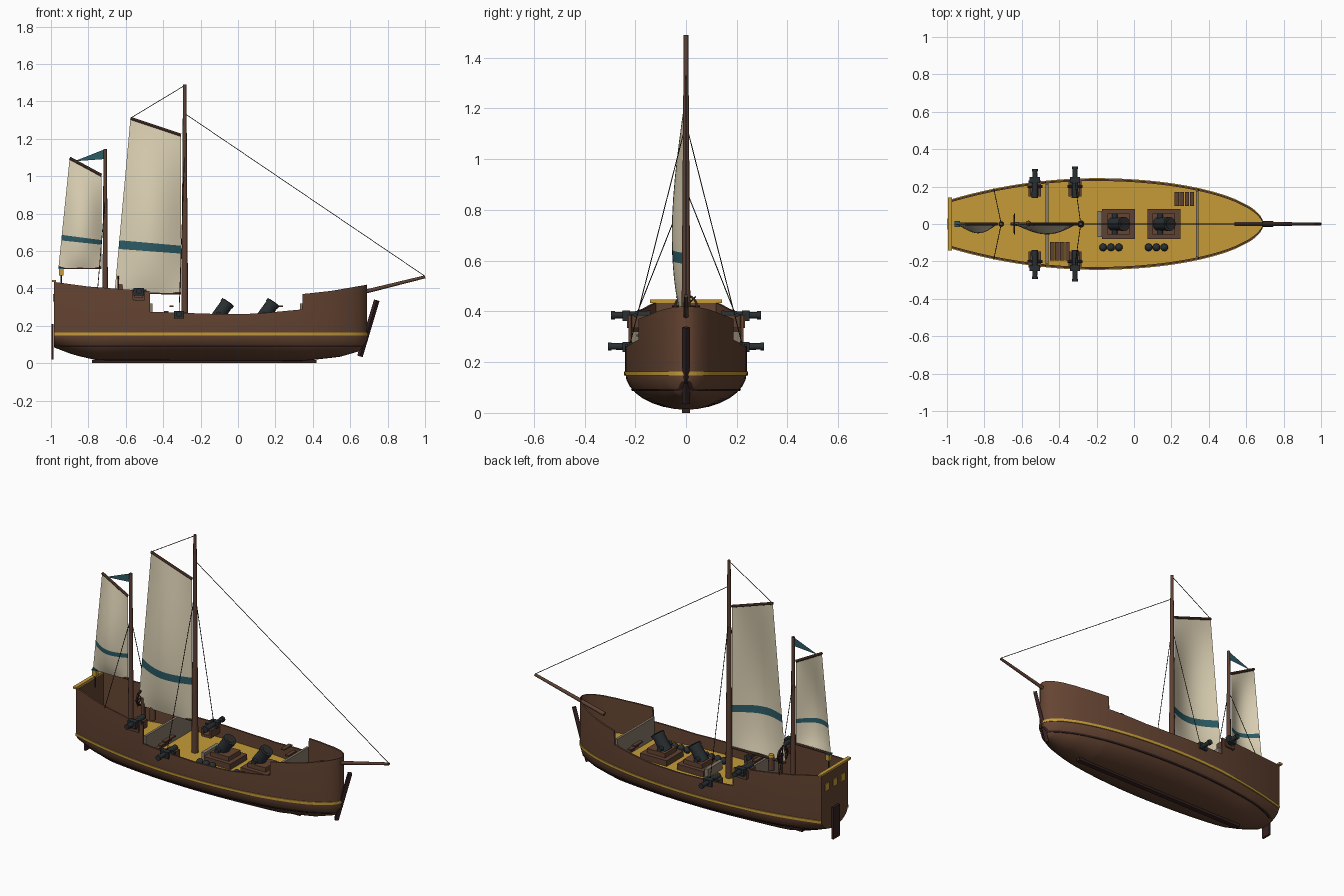
import bpy, bmesh, math
from mathutils import Vector, Matrix

cube = bpy.data.objects.get("Cube")
if cube:
    bpy.data.objects.remove(cube)


def material(name, r, g, b):
    m = bpy.data.materials.new(name)
    m.use_nodes = True
    m.diffuse_color = (r, g, b, 1)
    bsdf = next(n for n in m.node_tree.nodes if n.type == 'BSDF_PRINCIPLED')
    bsdf.inputs["Base Color"].default_value = (r, g, b, 1)
    bsdf.inputs["Roughness"].default_value = 0.8
    return m


BROWN = material("hull brown", .13, .058, .032)
WOOD = material("spar wood", .11, .052, .032)
DARK = material("dark timber", .035, .016, .015)
GOLD = material("gold", .56, .33, .04)
CREAM = material("sail cream", .72, .64, .46)
TEAL = material("teal", .025, .105, .13)
IRON = material("iron", .022, .028, .032)
GREY = material("weathered grey", .24, .20, .15)
ROPE = material("rope", .03, .024, .02)


def finish(name, bm, *mats, smooth=False):
    bmesh.ops.recalc_face_normals(bm, faces=bm.faces)
    me = bpy.data.meshes.new(name)
    bm.to_mesh(me)
    bm.free()
    ob = bpy.data.objects.new(name, me)
    bpy.context.collection.objects.link(ob)
    for m in mats:
        me.materials.append(m)
    if smooth:
        bpy.ops.object.select_all(action='DESELECT')
        ob.select_set(True)
        bpy.context.view_layer.objects.active = ob
        bpy.ops.object.shade_smooth_by_angle(angle=math.radians(40))
    return ob


def box(name, loc, size, mat):
    bm = bmesh.new()
    bmesh.ops.create_cube(bm, size=1, matrix=Matrix.Translation(loc) @ Matrix.Diagonal((*size, 1)))
    return finish(name, bm, mat)


def rod(name, p, q, r1, r2, mat, seg=12):
    p, q = Vector(p), Vector(q)
    d = q - p
    mat4 = Matrix.Translation((p + q) / 2) @ d.to_track_quat('Z', 'Y').to_matrix().to_4x4()
    bm = bmesh.new()
    bmesh.ops.create_cone(bm, cap_ends=True, segments=seg, radius1=r1, radius2=r2,
                          depth=d.length, matrix=mat4)
    return finish(name, bm, mat, smooth=seg > 6)


# Hull shape rules
STERN, BOW, TURN, DECK = -.985, .69, .16, .19


def lerp(x, pts):
    for (a, u), (b, v) in zip(pts, pts[1:]):
        if x <= b:
            return u + (v - u) * max(0, x - a) / (b - a)
    return pts[-1][1]


def half(x):
    if x < -.2:
        return .24 - .115 * ((x + .2) / .785) ** 2
    return .24 * max(0, 1 - ((x + .2) / .89) ** 2) ** .53


def keel_z(x):
    return lerp(x, [(STERN, .085), (-.88, .045), (-.75, .015), (.35, .012), (.55, .035), (.65, .065), (BOW, .12)])


def rail_z(x):
    return lerp(x, [(STERN, .435), (-.8, .41), (-.472, .385), (-.47, .275), (-.1, .263), (.1, .265),
                    (.343, .288), (.345, .37), (.5, .387), (BOW, .42)])


def side_y(x, z):
    if z >= TURN:
        return half(x)
    t = min(1, (TURN - z) / (TURN - keel_z(x)))
    return half(x) * math.sqrt(1 - t * t)


XS = sorted([STERN + i * .045 for i in range(35)] + [-.472, -.47, .343, .345]
            + [.61, .63, .65, .665, .677, .685, BOW])


def section(x):
    k, w = keel_z(x), half(x)
    arc = [i * math.pi / 16 for i in range(9)]
    pts = [(w * math.sin(a), TURN - (TURN - k) * math.cos(a)) for a in arc]
    return pts + [(w, rail_z(x))]


def loft(bm, rows):
    for a, b in zip(rows, rows[1:]):
        for i in range(len(a) - 1):
            bm.faces.new((a[i], a[i + 1], b[i + 1], b[i]))


# Hull shell with inner bulwark
bm = bmesh.new()
rows = []
for x in XS:
    side = section(x)
    inner = max(0, half(x) - .01)
    side += [(inner, rail_z(x)), (inner, DECK - .01)]
    ring = [(-y, z) for y, z in reversed(side)] + side[1:]
    rows.append([bm.verts.new((x, y, z)) for y, z in ring])
loft(bm, rows)
bmesh.ops.remove_doubles(bm, verts=bm.verts, dist=.0002)
finish("hull", bm, BROWN, smooth=True)

# Transom plate, closed ends
bm = bmesh.new()
side = section(STERN)
ring = [(-y, z) for y, z in reversed(side)] + side[1:]
plate = bm.faces.new([bm.verts.new((STERN, y, z)) for y, z in ring])
ext = bmesh.ops.extrude_face_region(bm, geom=[plate])
moved = [v for v in ext["geom"] if isinstance(v, bmesh.types.BMVert)]
bmesh.ops.translate(bm, verts=moved, vec=(.012, 0, 0))
finish("transom", bm, BROWN)

# Deck
bm = bmesh.new()
loft(bm, [[bm.verts.new((x, s * max(.0005, half(x) - .005), DECK)) for s in (-1, 1)] for x in XS])
finish("deck", bm, GOLD)


# Wales running along both sides
def wale(name, z, height, out, mat):
    for s, label in ((1, "back"), (-1, "front")):
        bm = bmesh.new()
        rows = []
        for x in XS:
            zc = max(z, keel_z(x) + .006)
            lo, hi = side_y(x, zc - height / 2), side_y(x, zc + height / 2)
            prof = [(lo - .002, -1), (lo + out, -1), (hi + out, 1), (hi - .002, 1)]
            rows.append([bm.verts.new((x + (.004 if x == BOW else 0), s * max(0, y), zc + h * height / 2))
                         for y, h in prof])
        loft(bm, rows)
        finish(f"{name}_{label}", bm, mat)


wale("gold_wale", .156, .016, .005, GOLD)
wale("lower_wale", .09, .008, .004, DARK)

# Keel, stem, rudder and stern trim
box("keel", (-.18, 0, .009), (1.2, .03, .018), DARK)
rod("stem_post", (.742, 0, .337), (.652, 0, .037), .015, .015, DARK, 4)
box("rudder", (-.992, 0, .115), (.012, .06, .19), DARK)
box("stern_rail", (-.983, 0, .44), (.022, .285, .012), GOLD)
for y in (-.075, 0, .075):
    box("stern_window", (STERN - .002, y, .35), (.006, .036, .042), GOLD)

# Bulkheads and open stairs
for x, y, d in ((-.465, -.145, 1), (.338, .133, -1)):
    w = half(x) - .012
    box("bulkhead", (x, 0, DECK + .065), (.014, 2 * w, .13), GREY)
    for i in range(4):
        box("stair_tread", (x + d * (.028 + .027 * i), y, .215 + .03 * i), (.023, .1 - .025 * (d < 0), .008), WOOD)

# Masts, spars and bowsprit
rod("main_mast", (-.285, 0, DECK), (-.285, 0, 1.49), .019, .009, WOOD)
rod("mizzen_mast", (-.71, 0, DECK), (-.71, 0, 1.145), .016, .009, WOOD)
rod("bowsprit", (.54, 0, .348), (1, 0, .462), .012, .008, WOOD)


# Billowed sail with a painted stripe, plus yard and boom
def sail(name, corners, bulge):
    bl, br, tr, tl = [Vector((x, 0, z)) for x, z in corners]
    levels = [0, .06, .12, .18, .25, .3, .38, .46, .54, .62, .7, .78, .86, .93, 1]
    bm = bmesh.new()
    rows = []
    for v in levels:
        row = []
        for i in range(13):
            u = i / 12
            p = bl.lerp(br, u).lerp(tl.lerp(tr, u), v)
            p.y = -bulge * math.sin(math.pi * u) * math.sin(math.pi * (.1 + .9 * v ** .8))
            row.append(bm.verts.new(p))
        rows.append(row)
    loft(bm, rows)
    stripe = {v for r in rows[4:6] for v in r}
    for f in bm.faces:
        f.material_index = int(all(v in stripe for v in f.verts))
    finish(name, bm, CREAM, TEAL, smooth=True)
    rod(name + "_yard", tl, tr, .008, .008, WOOD, 8)
    rod(name + "_boom", bl, br, .007, .007, WOOD, 8)


sail("main_sail", [(-.66, .378), (-.305, .375), (-.305, 1.22), (-.575, 1.31)], .056)
sail("mizzen_sail", [(-.96, .51), (-.73, .51), (-.73, 1.005), (-.9, 1.097)], .05)

# Pennant
bm = bmesh.new()
bm.faces.new([bm.verts.new((x, 0, z)) for x, z in ((-.71, 1.145), (-.71, 1.092), (-.875, 1.08))])
finish("pennant", bm, TEAL)

# Rigging
rod("forestay", (-.285, 0, 1.335), (1, 0, .465), .002, .002, ROPE, 5)
rod("peak_line", (-.285, 0, 1.485), (-.575, 0, 1.31), .002, .002, ROPE, 5)
for s in (-1, 1):
    rod("main_shroud", (-.285, 0, 1.14), (-.315, s * .22, .275), .002, .002, ROPE, 5)
    rod("mizzen_shroud", (-.71, 0, .88), (-.75, s * .19, .40), .002, .002, ROPE, 5)

# Broadside guns on stepped carriages
for x, z, tip in ((-.53, .385, .295), (-.315, .262, .308)):
    for s in (-1, 1):
        rod("gun_barrel", (x, s * .14, z), (x, s * tip, z), .018, .012, IRON)
        rod("gun_muzzle", (x, s * (tip - .015), z), (x, s * tip, z), .016, .016, IRON)
        rod("gun_trunnion", (x - .04, s * .2, z), (x + .04, s * .2, z), .008, .008, IRON, 8)
        box("gun_collar", (x, s * .235, z - .002), (.055, .03, .04), IRON)
        for d in (-1, 1):
            box("gun_cheek", (x + d * .027, s * .19, z - .022), (.014, .085, .045), WOOD)
        box("gun_bed", (x, s * .19, z - .042), (.06, .085, .015), WOOD)

# Deck mortars with shot
for cx in (-.083, .16):
    box("mortar_base", (cx, 0, DECK + .017), (.175, .16, .034), WOOD)
    box("mortar_bed", (cx, 0, DECK + .045), (.12, .11, .03), BROWN)
    base, axis = Vector((cx - .03, 0, .24)), Vector((.57, 0, .82))
    rod("mortar_barrel", base, base + axis * .105, .036, .034, IRON, 16)
    rod("mortar_rim", base + axis * .088, base + axis * .107, .038, .038, IRON, 16)
    rod("mortar_bore", base + axis * .1, base + axis * .109, .024, .024, ROPE, 16)
    rod("mortar_trunnion", (cx - .02, -.055, .262), (cx - .02, .055, .262), .014, .014, IRON)
    for i in (-1, 0, 1):
        bm = bmesh.new()
        bmesh.ops.create_icosphere(bm, subdivisions=2, radius=.021,
                                   matrix=Matrix.Translation((cx - .04 * (cx < 0) - .04 * (cx > 0) + i * .042,
                                                              -.125, DECK + .02)))
        finish("shot", bm, IRON, smooth=True)
box("deck_plank", (-.183, 0, DECK + .025), (.022, .14, .05), GREY)

# Steering wheel, binnacle and stern lantern
bm = bmesh.new()
rows = []
for i in range(25):
    a = i * math.tau / 24
    rows.append([bm.verts.new((-.64 + dx, r * math.cos(a), .42 + r * math.sin(a)))
                 for dx, r in ((-.005, .038), (.005, .038), (.005, .047), (-.005, .047), (-.005, .038))])
loft(bm, rows)
bmesh.ops.remove_doubles(bm, verts=bm.verts, dist=.0002)
finish("wheel_rim", bm, DARK)
for i in range(4):
    a = i * math.pi / 4
    y, z = .055 * math.cos(a), .055 * math.sin(a)
    rod("wheel_spoke", (-.64, -y, .42 - z), (-.64, y, .42 + z), .003, .003, DARK, 6)
box("wheel_post", (-.625, 0, .36), (.02, .02, .13), WOOD)
rod("binnacle", (-.565, 0, .31), (-.565, 0, .39), .018, .016, WOOD)
rod("binnacle_cap", (-.565, 0, .39), (-.565, 0, .402), .017, .014, GOLD)
box("lantern", (-.945, 0, .487), (.026, .026, .034), GOLD)
box("lantern_cap", (-.945, 0, .508), (.03, .03, .008), TEAL)
rod("lantern_post", (-.945, 0, .4), (-.945, 0, .47), .004, .004, IRON, 8)
